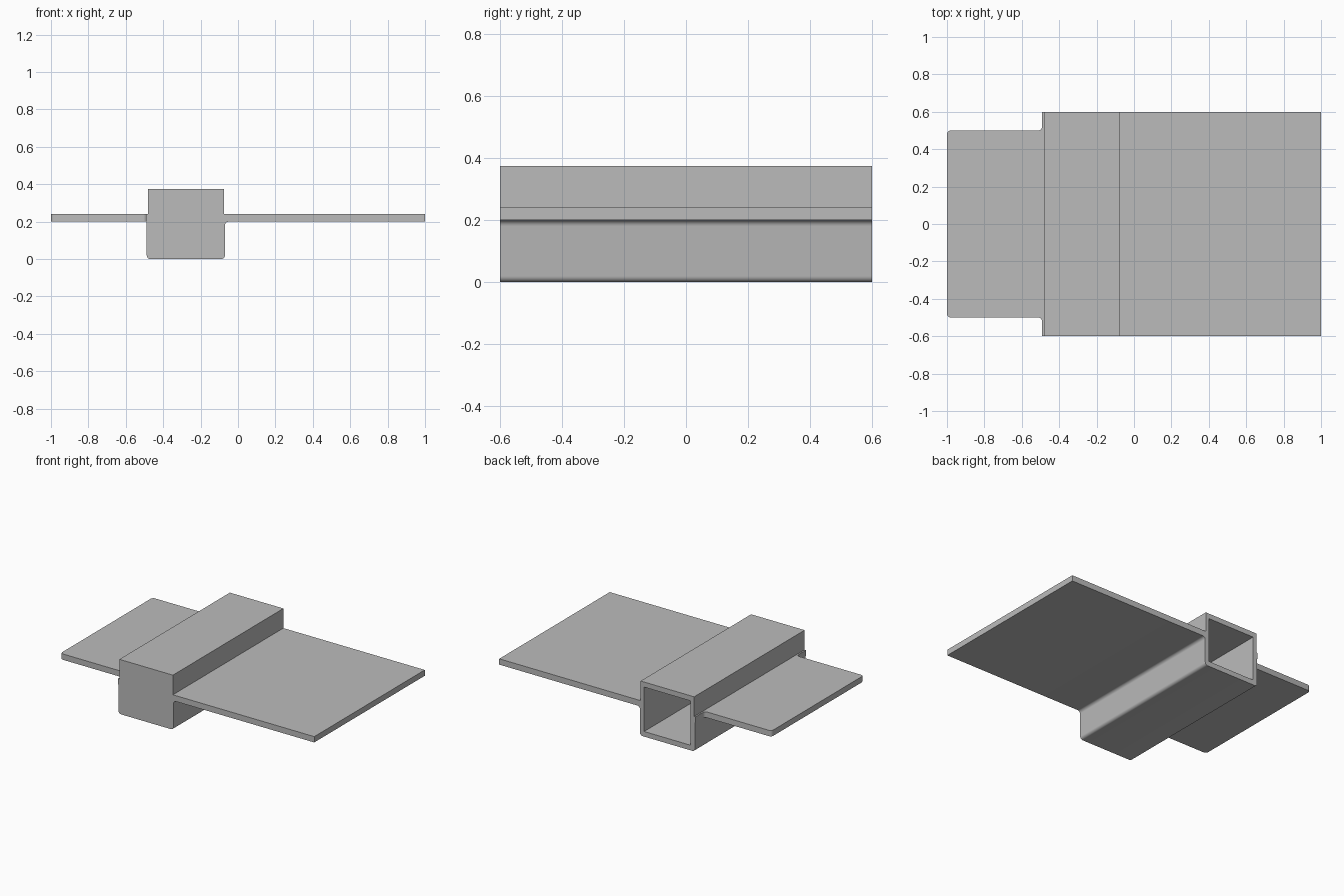
import bpy, bmesh, math
from mathutils import Vector

if "Cube" in bpy.data.objects:
    bpy.data.objects.remove(bpy.data.objects["Cube"])

grey = bpy.data.materials.new("plain_grey")
grey.diffuse_color = (0.5, 0.5, 0.5, 1)
grey.use_nodes = True
grey.node_tree.nodes["Principled BSDF"].inputs["Base Color"].default_value = grey.diffuse_color


def outline(points, steps=5):
    """Turn (u, v, radius) corners into a 2D outline with rounded corners."""
    result = []
    for i, (u, v, r) in enumerate(points):
        p = Vector((u, v))
        if r == 0:
            result.append(p)
            continue
        a = (Vector(points[i - 1][:2]) - p).normalized()
        b = (Vector(points[(i + 1) % len(points)][:2]) - p).normalized()
        centre = p + (a + b) * r          # all corners are square
        for k in range(steps + 1):
            t = k / steps * math.pi / 2
            result.append(centre - b * r * math.cos(t) - a * r * math.sin(t))
    return result


def prism(name, points, place, low, high):
    """Extrude an outline between two levels; place maps (u, v, level) to 3D."""
    bm = bmesh.new()
    face = bm.faces.new([bm.verts.new(place(p.x, p.y, low)) for p in outline(points)])
    ext = bmesh.ops.extrude_face_region(bm, geom=[face])
    move = Vector(place(0, 0, high)) - Vector(place(0, 0, low))
    bmesh.ops.translate(bm, vec=move,
                        verts=[g for g in ext["geom"] if isinstance(g, bmesh.types.BMVert)])
    bmesh.ops.recalc_face_normals(bm, faces=bm.faces)
    mesh = bpy.data.meshes.new(name)
    bm.to_mesh(mesh)
    bm.free()
    mesh.materials.append(grey)
    obj = bpy.data.objects.new(name, mesh)
    bpy.context.collection.objects.link(obj)
    return obj


def along_y(u, v, level):
    return (u, level, v)


def along_z(u, v, level):
    return (u, v, level)


# Box channel with the wide right flange, one continuous section
channel = prism("channel_and_wide_flange", [
    (-0.488, 0, 0.02), (-0.07, 0, 0.02), (-0.07, 0.2, 0.02), (1, 0.2, 0), (1, 0.24, 0),
    (-0.075, 0.24, 0), (-0.075, 0.375, 0), (-0.482, 0.375, 0), (-0.482, 0.24, 0),
    (-0.488, 0.24, 0)], along_y, -0.6, 0.6)

# Hollow inside, open at the back and closed at the front
cutter = prism("cavity_cutter", [
    (-0.456, 0.035, 0), (-0.102, 0.035, 0), (-0.102, 0.34, 0), (-0.456, 0.34, 0)],
    along_y, -0.565, 0.7)
cutter.hide_render = True
cutter.hide_viewport = True
cut = channel.modifiers.new("cavity", "BOOLEAN")
cut.operation = "DIFFERENCE"
cut.solver = "EXACT"
cut.object = cutter

# Narrow left flange with rounded corners and relief fillets at the root
narrow = prism("narrow_flange", [
    (-1, -0.5, 0.02), (-0.492, -0.5, 0.02), (-0.492, -0.6, 0), (-0.47, -0.6, 0),
    (-0.47, 0.6, 0), (-0.492, 0.6, 0), (-0.492, 0.5, 0.02), (-1, 0.5, 0.02)],
    along_z, 0.2, 0.24)

# Smooth bends, sharp edges
for obj in (channel, narrow):
    bpy.ops.object.select_all(action="DESELECT")
    bpy.context.view_layer.objects.active = obj
    obj.select_set(True)
    for mod in list(obj.modifiers):
        bpy.ops.object.modifier_apply(modifier=mod.name)
    bpy.ops.object.shade_smooth_by_angle(angle=math.radians(30))
